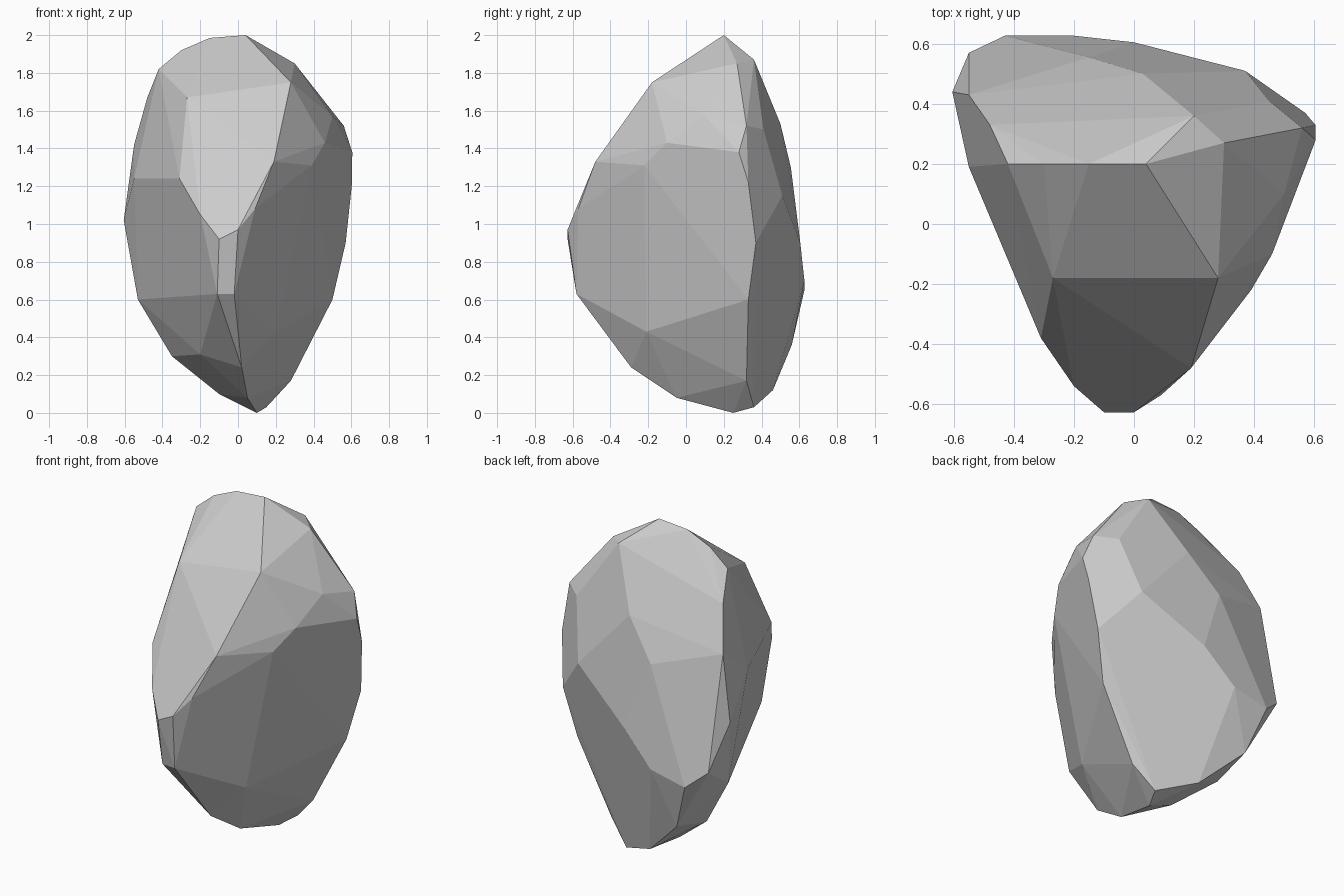
import bpy, bmesh

# Corner points of the stone, grouped by region
crown = [(-.42, .2, 1.82), (-.3, .2, 1.92), (-.15, .2, 1.985), (.04, .2, 2), (.3, .27, 1.85), (.2, .36, 1.87)]
front_face = [(-.27, -.18, 1.67), (.28, -.18, 1.75), (-.36, .05, 1.76),
              (-.31, -.38, 1.24), (.19, -.48, 1.33), (-.2, -.54, 1.05), (.09, -.57, 1.08)]
front_tip = [(-.1, -.627, .92), (0, -.627, .97), (-.11, -.57, .63), (-.02, -.58, .63)]
right_side = [(.39, -.22, 1.31), (.46, -.1, 1.43), (.5, .1, 1.57), (.56, .32, 1.52),
              (.605, .28, 1.38), (.604, .33, 1.22), (.57, .37, .9), (.5, .33, .6), (.2, -.21, .43)]
back_face = [(.45, .41, 1.5), (.03, .5, 1.53), (-.15, .555, 1.3), (.37, .51, 1.15),
             (0, .605, .9), (-.2, .627, .7), (-.43, .627, .65), (-.33, .56, .36)]
left_side = [(-.55, .57, .75), (-.605, .44, 1.02), (-.55, .43, 1.42),
             (-.48, .33, 1.67), (-.55, .19, 1.24), (-.53, .35, .6)]
underside = [(.02, -.29, .24), (.05, -.05, .08), (.1, .25, 0), (.15, .36, .03), (.28, .32, .17),
             (-.2, -.08, .31), (-.35, .3, .3), (-.08, .46, .12), (-.1, .2, .1)]

# Faceted stone: convex hull around all corners
bm = bmesh.new()
for region in (crown, front_face, front_tip, right_side, back_face, left_side, underside):
    for p in region:
        bm.verts.new(p)
hull = bmesh.ops.convex_hull(bm, input=bm.verts[:])
loose = [v for v in bm.verts if not v.link_faces]
bmesh.ops.delete(bm, geom=loose, context='VERTS')

# Merge nearly coplanar triangles into broad flat facets
bmesh.ops.dissolve_limit(bm, angle_limit=0.07, verts=bm.verts[:], edges=bm.edges[:])
bmesh.ops.recalc_face_normals(bm, faces=bm.faces[:])

mesh = bpy.data.meshes.new("stone")
bm.to_mesh(mesh)
bm.free()
bpy.context.collection.objects.link(bpy.data.objects.new("stone", mesh))
